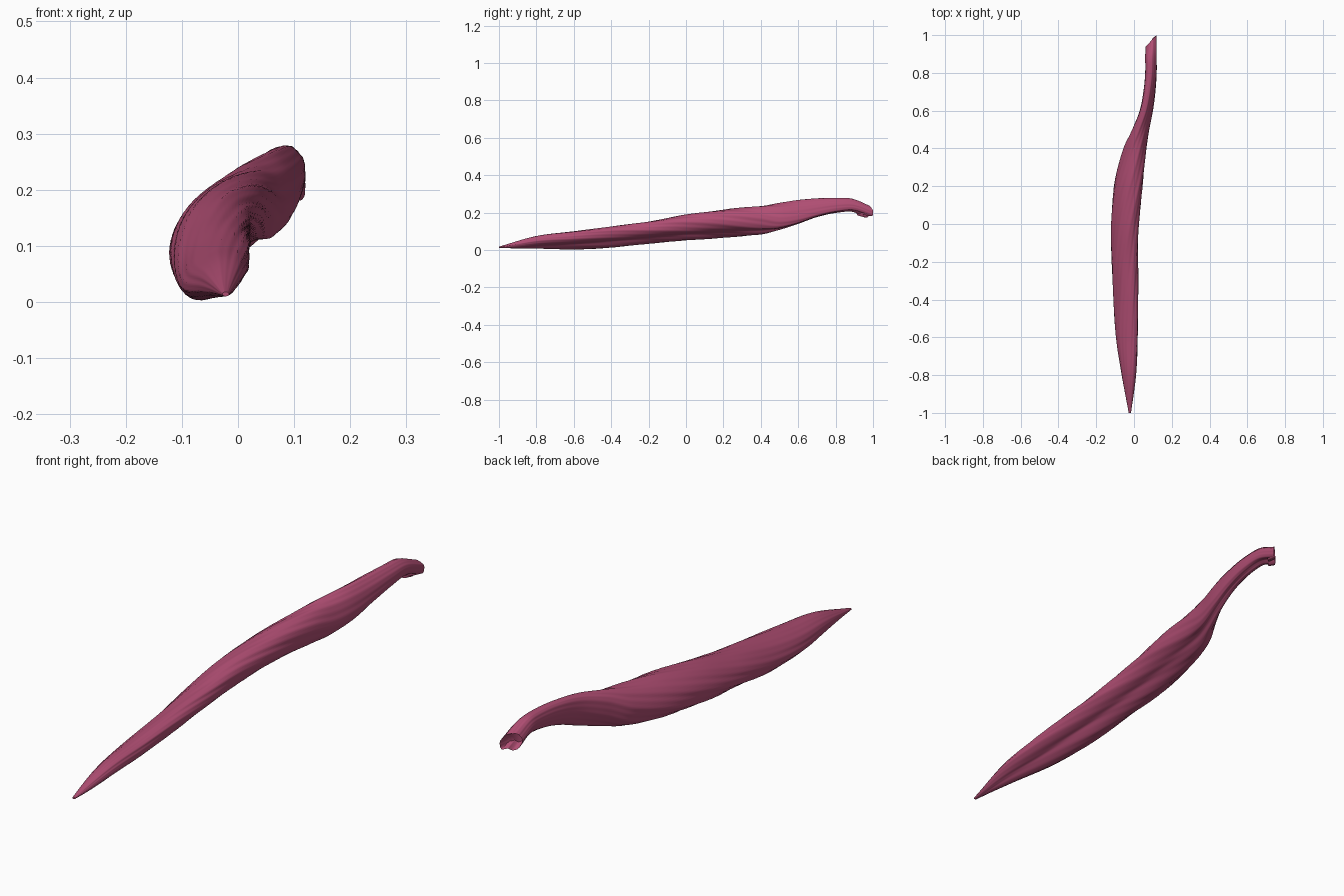
import bpy
import bmesh
import math
from mathutils import Vector

default_cube = bpy.data.objects.get("Cube")
if default_cube:
    bpy.data.objects.remove(default_cube, do_unlink=True)

# Sections along the length: y, x low, x high, z low, z high, lean, hollow
STATIONS = [
    (-1, -.028, -.016, .01, .018, 0, 0),
    (-.8, -.065, .01, .008, .075, .3, .25),
    (-.6, -.095, .02, .004, .1, .45, .4),
    (-.4, -.108, .021, .012, .125, .5, .4),
    (-.2, -.118, .021, .034, .152, .4, .35),
    (0, -.12, .025, .05, .188, .35, .3),
    (.2, -.105, .045, .065, .215, .3, .25),
    (.4, -.055, .065, .08, .235, .1, .25),
    (.5, -.01, .08, .1, .25, -.2, .25),
    (.6, .03, .1, .13, .267, -.3, .25),
    (.7, .05, .113, .167, .276, -.3, .25),
    (.8, .06, .12, .192, .279, -.2, .25),
    (.9, .06, .12, .2, .274, -.1, .3),
    (1, .062, .12, .168, .24, -.1, .4),
]
SIDES = 72
RINGS = 150


def section_at(y):
    """Smoothly interpolate the station table at y."""
    i = 0
    while i < len(STATIONS) - 2 and y > STATIONS[i + 1][0]:
        i += 1
    a, b = STATIONS[i], STATIONS[i + 1]
    before = STATIONS[max(i - 1, 0)]
    after = STATIONS[min(i + 2, len(STATIONS) - 1)]
    step = b[0] - a[0]
    t = (y - a[0]) / step
    values = []
    for k in range(1, len(a)):
        m0 = (b[k] - before[k]) / (b[0] - before[0]) * step
        m1 = (after[k] - a[k]) / (after[0] - a[0]) * step
        c2 = 3 * (b[k] - a[k]) - 2 * m0 - m1
        c3 = 2 * (a[k] - b[k]) + m0 + m1
        values.append(a[k] + t * (m0 + t * (c2 + t * c3)))
    return values


def fibre_ridges(angle, y):
    """Fine strands that spiral slowly around the belly."""
    twist = angle + 1.6 * y
    coarse = math.sin(7 * twist + 2 * math.sin(3 * y))
    fine = math.sin(17 * twist + 3 * math.sin(4 * y))
    return 1 + .02 * coarse + .014 * fine


def surface_point(angle, y):
    x0, x1, z0, z1, lean, hollow = section_at(y)
    r = fibre_ridges(angle, y)
    u = math.cos(angle) * r
    v = math.sin(angle + lean) * r
    # Long groove pressed into the underside
    offset = math.atan2(math.sin(angle + 1.2), math.cos(angle + 1.2))
    dent = 1 - hollow * math.exp(-(offset / .45) ** 2)
    x = (x0 + x1) / 2 + u * dent * (x1 - x0) / 2
    z = (z0 + z1) / 2 + v * dent * (z1 - z0) / 2
    # Slanted cut at the tendon end
    slant = max(0, (y - .85) / .15) * .03 * (1 - u)
    return Vector((x, y - slant, max(z, 0)))


# One continuous body, from pointed belly to tendon
bm = bmesh.new()
rings = []
for j in range(RINGS + 1):
    y = -1 + 2 * j / RINGS
    rings.append([bm.verts.new(surface_point(math.tau * i / SIDES, y))
                  for i in range(SIDES)])


def bridge(a, b):
    for i in range(SIDES):
        n = (i + 1) % SIDES
        bm.faces.new((a[i], b[i], b[n], a[n]))


for a, b in zip(rings, rings[1:]):
    bridge(a, b)
bm.faces.new(rings[0])

# Cupped tendon end
rim = rings[-1]
centre = sum((v.co for v in rim), Vector()) / SIDES
cup = []
for v in rim:
    p = centre.lerp(v.co, .7)
    p.y -= .04
    cup.append(bm.verts.new(p))
bridge(rim, cup)
bm.faces.new(list(reversed(cup)))
bmesh.ops.recalc_face_normals(bm, faces=bm.faces)

mesh = bpy.data.meshes.new("muscle_body")
bm.to_mesh(mesh)
bm.free()
body = bpy.data.objects.new("muscle_body", mesh)
bpy.context.collection.objects.link(body)

# Muscle colour
colour = (.43, .075, .17, 1)
material = bpy.data.materials.new("muscle_rose")
material.use_nodes = True
material.diffuse_color = colour
for node in material.node_tree.nodes:
    if node.type == 'BSDF_PRINCIPLED':
        node.inputs["Base Color"].default_value = colour
mesh.materials.append(material)

bpy.ops.object.select_all(action='DESELECT')
body.select_set(True)
bpy.context.view_layer.objects.active = body
bpy.ops.object.shade_smooth_by_angle(angle=math.radians(50))
